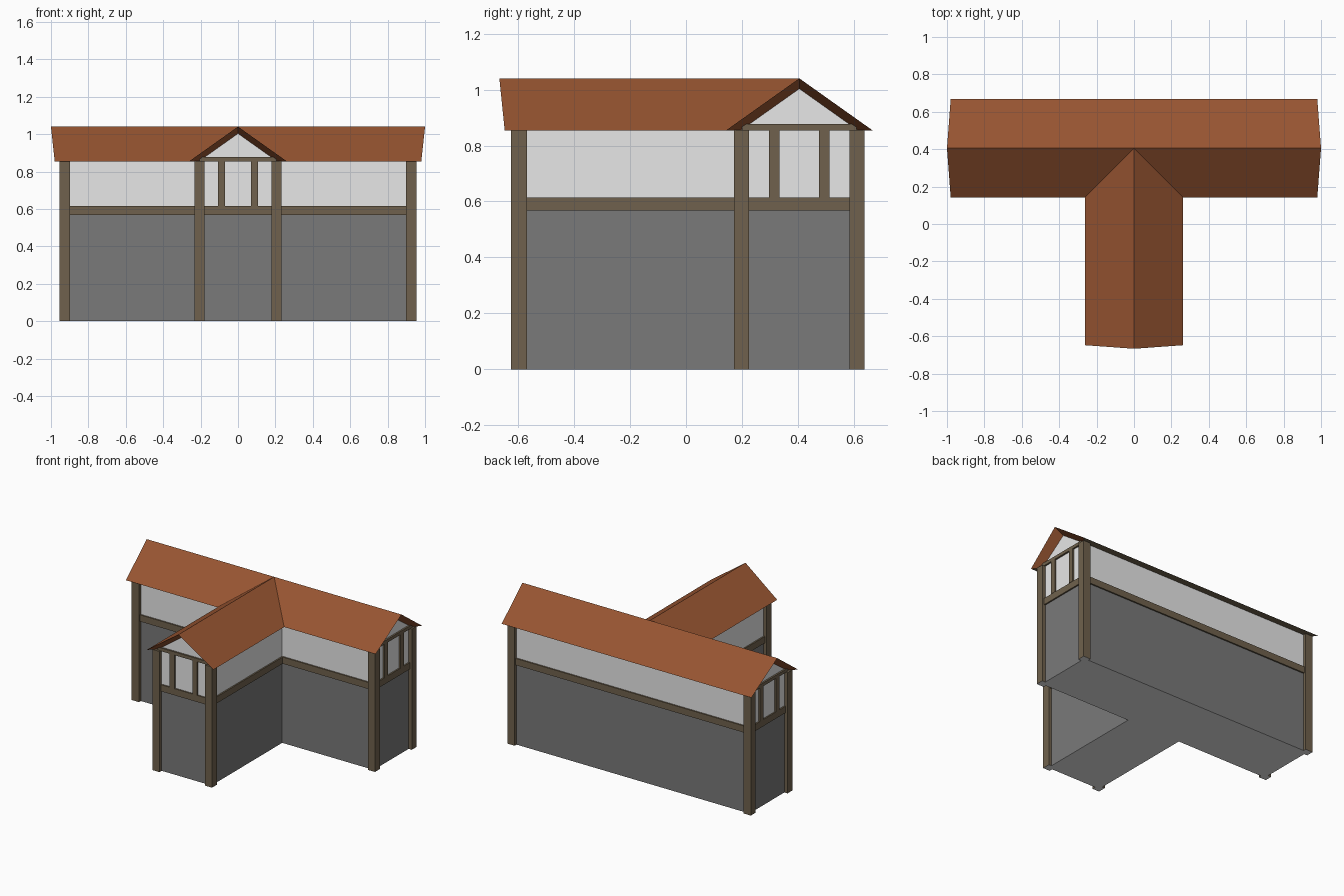
import bpy
import bmesh

if "Cube" in bpy.data.objects:
    bpy.data.objects.remove(bpy.data.objects["Cube"])

EAVE, RIDGE = 0.854, 1.04
RAIL_LOW, RAIL_TOP = 0.568, 0.615
HALF_WALL, HALF_ROOF = 0.212, 0.262
MAIN_Y = 0.405


def material(name, rgb):
    m = bpy.data.materials.new(name)
    m.use_nodes = True
    color = (*rgb, 1)
    m.diffuse_color = color
    m.node_tree.nodes["Principled BSDF"].inputs["Base Color"].default_value = color
    return m


STONE = material("grey stone", (0.192, 0.192, 0.192))
PLASTER = material("white plaster", (0.8, 0.8, 0.8))
TIMBER = material("brown timber", (0.16, 0.121, 0.074))
TILE = material("red roof tile", (0.31, 0.09, 0.031))


# Wing coordinates: u runs along the ridge, v runs across it
def on_main(u, v, z):
    return (u, MAIN_Y + v, z)


def on_front(u, v, z):
    return (v, u, z)


def mesh_object(name, points, faces, mat, under_mat=None):
    bm = bmesh.new()
    verts = [bm.verts.new(p) for p in points]
    for f in faces:
        bm.faces.new([verts[i] for i in f])
    bmesh.ops.recalc_face_normals(bm, faces=bm.faces)
    # Level undersides take the second material
    if under_mat:
        for f in bm.faces:
            f.material_index = int(f.normal.z < -0.99)
    mesh = bpy.data.meshes.new(name)
    bm.to_mesh(mesh)
    bm.free()
    mesh.materials.append(mat)
    if under_mat:
        mesh.materials.append(under_mat)
    ob = bpy.data.objects.new(name, mesh)
    bpy.context.collection.objects.link(ob)


def box(name, place, us, vs, zs, mat, under_mat=None):
    points = [place(u, v, z) for u in us for v in vs for z in zs]
    faces = [(0, 1, 3, 2), (4, 5, 7, 6), (0, 1, 5, 4),
             (2, 3, 7, 6), (0, 2, 6, 4), (1, 3, 7, 5)]
    mesh_object(name, points, faces, mat, under_mat)


def roof(name, place, ends):
    # Each end: u of eave rim, u of ridge rim, u of the inner gable edge
    inner_half, inner_top = 0.21, RIDGE - 0.037
    points = []
    for eave_u, ridge_u, inner_u in ends:
        points += [place(eave_u, -HALF_ROOF, EAVE), place(ridge_u, 0, RIDGE),
                   place(eave_u, HALF_ROOF, EAVE),
                   place(inner_u, -inner_half, EAVE), place(inner_u, 0, inner_top),
                   place(inner_u, inner_half, EAVE)]
    faces = []
    for a, b in ((0, 1), (1, 2)):
        faces.append((a, b, b + 6, a + 6))            # outer slope
        faces.append((a + 3, b + 3, b + 9, a + 9))    # underside
        for k in (0, 6):
            faces.append((a + k, b + k, b + 3 + k, a + 3 + k))  # verge
    for a in (0, 2):
        faces.append((a, a + 3, a + 9, a + 6))        # soffit
    mesh_object(name, points, faces, TILE, TIMBER)


def wing(name, place, u0, u1, gable_ends):
    hw = HALF_WALL
    # Walls in two tiers, with a rail between them and a pale floor
    box(name + "_stone_wall", place, (u0, u1), (-hw, hw), (0, RAIL_LOW), STONE, PLASTER)
    box(name + "_plaster_wall", place, (u0, u1), (-hw, hw), (RAIL_TOP, EAVE), PLASTER)
    p = 0.01
    box(name + "_rail", place, (u0 - p, u1 + p), (-hw - p, hw + p),
        (RAIL_LOW, RAIL_TOP), TIMBER)
    # Gable prism under the roof
    points = [place(u, v, z) for u in (u0, u1)
              for v, z in ((-hw, EAVE), (0, RIDGE - 0.034), (hw, EAVE))]
    mesh_object(name + "_gable", points,
                [(0, 1, 2), (3, 4, 5), (0, 1, 4, 3), (1, 2, 5, 4), (0, 2, 5, 3)], PLASTER)
    for end in gable_ends:
        u = u1 if end > 0 else u0
        face = sorted((u - end * 0.01, u + end * 0.012))
        # Corner posts, tie beam and studs
        post = sorted((u - end * 0.032, u + end * 0.025))
        for side in (-1, 1):
            vs = sorted((side * 0.179, side * 0.233))
            box(name + "_corner_post", place, post, vs, (0, EAVE + 0.002),
                TIMBER, PLASTER)
            vs = sorted((side * 0.07, side * 0.108))
            box(name + "_stud", place, face, vs, (RAIL_TOP, EAVE), TIMBER)
        box(name + "_tie_beam", place, face, (-0.205, 0.205), (EAVE, 0.877), TIMBER)


# Main wing along x
wing("main_wing", on_main, -0.93, 0.93, (-1, 1))
roof("main_roof", on_main, [(s * 0.98, s, s * 0.93) for s in (-1, 1)])

# Front wing, meeting the main roof in a valley
wing("front_wing", on_front, -0.6, MAIN_Y - HALF_WALL, (-1,))
roof("front_roof", on_front,
     [(-0.648, -0.667, -0.6), (MAIN_Y - HALF_ROOF, MAIN_Y, MAIN_Y - HALF_WALL)])
